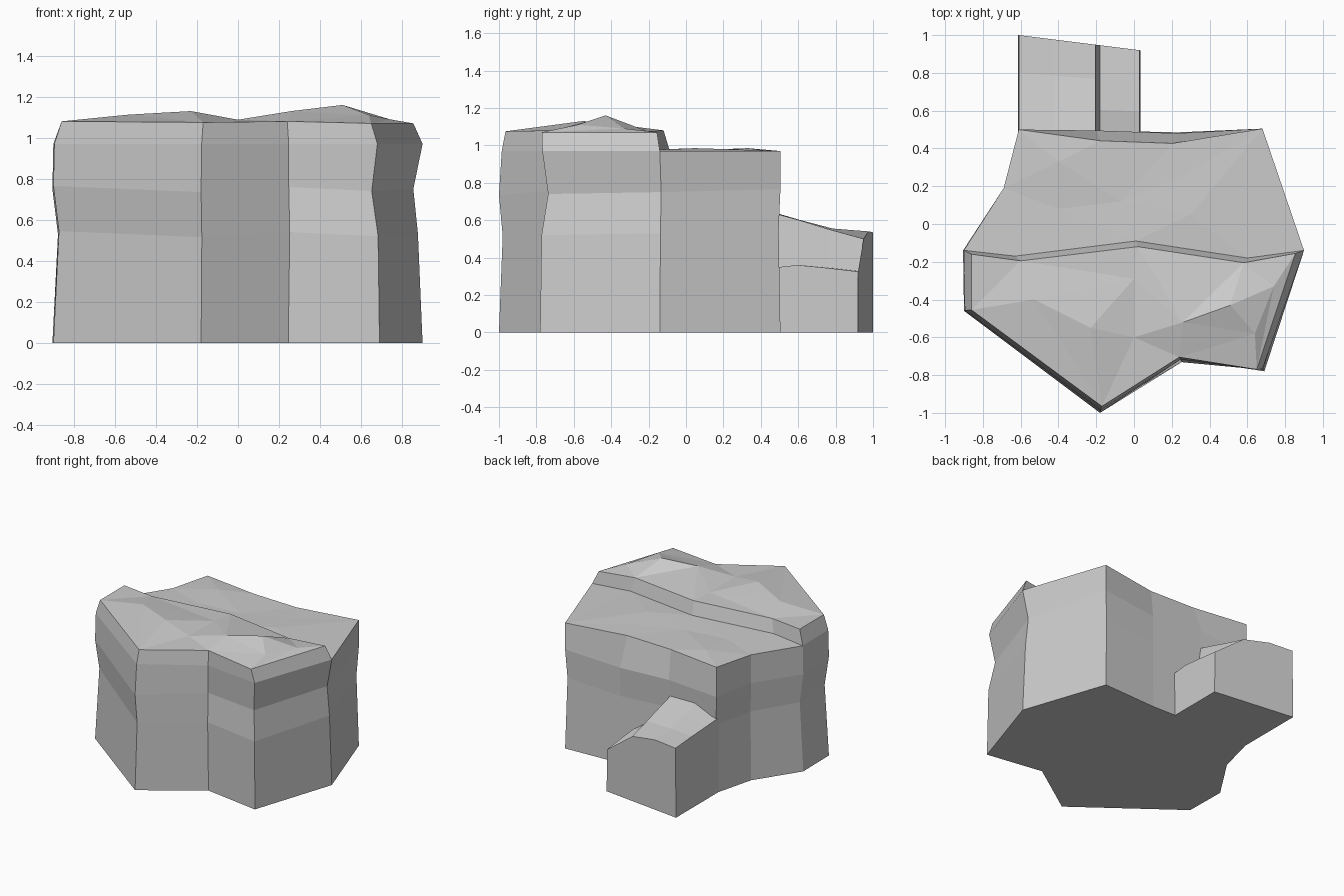
import bpy, bmesh
from mathutils import Vector
from mathutils.geometry import delaunay_2d_cdt

if "Cube" in bpy.data.objects:
    bpy.data.objects.remove(bpy.data.objects["Cube"])


def finish(bm, name):
    bmesh.ops.recalc_face_normals(bm, faces=bm.faces[:])
    me = bpy.data.meshes.new(name)
    bm.to_mesh(me)
    bm.free()
    ob = bpy.data.objects.new(name, me)
    bpy.context.collection.objects.link(ob)
    return ob


def bridge(bm, a, b, closed=True):
    n = len(a)
    for i in range(n if closed else n - 1):
        j = (i + 1) % n
        bm.faces.new((a[i], a[j], b[j], b[i]))


def cap(bm, border, inner):
    """Fill a border loop with facets passing through loose inner points."""
    verts = border + [bm.verts.new(p) for p in inner]
    pts = [v.co.to_2d() for v in verts]
    n = len(border)
    edges = [(i, (i + 1) % n) for i in range(n)]
    res = delaunay_2d_cdt(pts, edges, [], 1, 1e-6)
    for f in res[2]:
        bm.faces.new([verts[res[3][i][0]] for i in f])


# Main boulder: outline columns, from left step end around the front to the back
outline = [(-.905, -.14), (-.90, -.46), (-.18, -1.0), (.245, -.71), (.69, -.78), (.90, -.14),
           (.68, .505), (.23, .485), (-.2, .495), (-.61, .50), (-.69, .19)]
levels = [  # height, radial scale per column
    (0, [1] * 11),
    (.53, [.97, .97, .98, 1.03, .99, .975, .98, .98, .96, .99, .99]),
    (.75, [1, 1, 1, 1.01, .945, .95, 1, .99, 1, 1, 1]),
    (.97, [.995, .995, .985, 1.01, .985, 1, 1, .88, .89, 1, 1]),
]
bm = bmesh.new()
rings = []
for z, scale in levels:
    wob = [0, .015, -.015, .01, -.01] if 0 < z < .9 else [0]
    rings.append([bm.verts.new((x * s, y * s, z + wob[i % len(wob)]))
                  for i, ((x, y), s) in enumerate(zip(outline, scale))])
bm.faces.new(rings[0][::-1])
for a, b in zip(rings, rings[1:]):
    bridge(bm, a, b)

# Raised front shelf with a step running across the top
ring = rings[-1]
front = ring[:6]
top = [bm.verts.new(p) for p in [(-.86, -.16, 1.08), (-.86, -.455, 1.08), (-.17, -.965, 1.075),
                                 (.24, -.705, 1.08), (.65, -.77, 1.07), (.855, -.155, 1.07)]]
bridge(bm, front, top, False)
low = [bm.verts.new(p) for p in [(.6, -.18, .975), (.01, -.09, .98), (-.63, -.17, .98)]]
high = [bm.verts.new(p) for p in [(.58, -.205, 1.075), (.02, -.12, 1.08), (-.6, -.195, 1.08)]]
bridge(bm, [ring[5]] + low + [ring[0]], [top[5]] + high + [top[0]], False)
cap(bm, top + high, [(.51, -.43, 1.16), (.26, -.52, 1.13), (-.23, -.55, 1.13), (-.53, -.4, 1.113),
                     (0, -.6, 1.088), (0, -.29, 1.085), (.64, -.58, 1.11), (.74, -.33, 1.09)])
cap(bm, ring[5:] + [ring[0]] + low[::-1],
    [(-.4, .33, .985), (-.07, .12, .97), (.3, .05, .985), (.25, .25, .975), (-.4, .08, .975)])
finish(bm, "main_boulder")

# Small stepped block behind: cross-sections lofted towards the back
sections = [  # depth, left, middle and right crest heights, low ledge height
    (.46, .57, .645, .64, .345),
    (.62, .56, .60, .60, .36),
    (.80, .55, .555, .55, .345),
    (1.0, .535, .54, .50, .325),
]
bm = bmesh.new()
loops = []
for y, a, b, c, d in sections:
    prof = [(-.615, 0), (-.61, a), (-.42, b), (-.205, c), (-.18, d), (.03, d), (.035, 0), (-.2, 0)]
    skew = .125 * max(0, (y - .46) / .54)
    loops.append([bm.verts.new((x, y - skew * (x + .61), z)) for x, z in prof])
for a, b in zip(loops, loops[1:]):
    bridge(bm, a, b)
bm.faces.new(loops[0])
bm.faces.new(loops[-1])
bmesh.ops.triangulate(bm, faces=[f for f in bm.faces if len(f.verts) > 4])
finish(bm, "rear_ledge_block")
